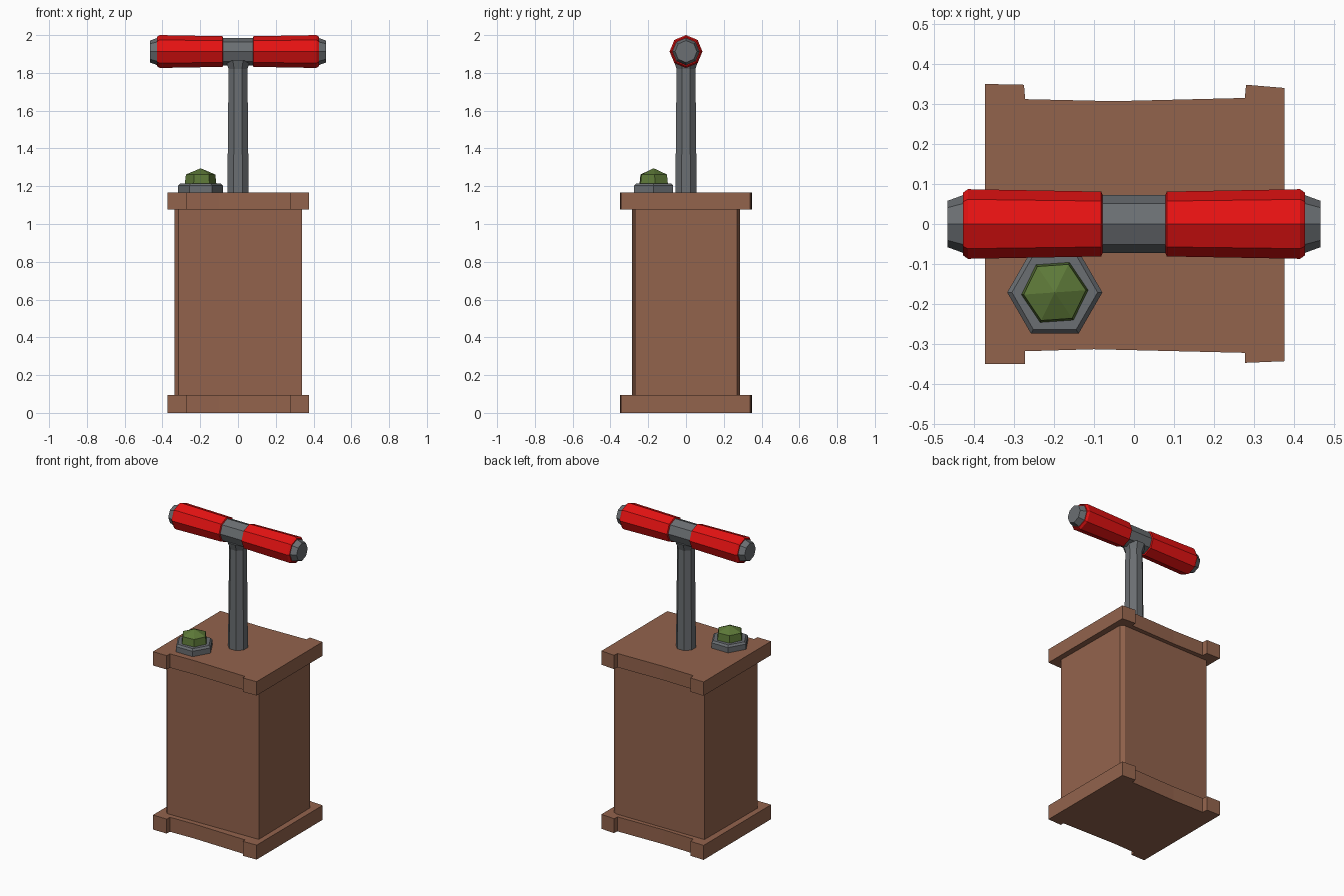
import bpy
import bmesh
from math import cos, sin, pi, radians
from mathutils import Matrix

cube = bpy.data.objects.get("Cube")
if cube:
    bpy.data.objects.remove(cube)


def material(name, rgb):
    m = bpy.data.materials.new(name)
    m.use_nodes = True
    m.diffuse_color = (*rgb, 1)
    m.node_tree.nodes["Principled BSDF"].inputs["Base Color"].default_value = (*rgb, 1)
    return m


wood = material("brown wood", (0.29, 0.125, 0.073))
metal = material("grey metal", (0.145, 0.157, 0.168))
red = material("red grip", (0.78, 0.006, 0.006))
green = material("green knob", (0.11, 0.19, 0.04))


def finish(name, bm, mat):
    bmesh.ops.recalc_face_normals(bm, faces=bm.faces)
    mesh = bpy.data.meshes.new(name)
    bm.to_mesh(mesh)
    bm.free()
    mesh.materials.append(mat)
    obj = bpy.data.objects.new(name, mesh)
    bpy.context.collection.objects.link(obj)
    return obj


def prism(name, outline, z0, z1, mat, flip=1):
    """Extrude a flat outline upwards."""
    bm = bmesh.new()
    base = bm.faces.new([bm.verts.new((x, y * flip, z0)) for x, y in outline])
    top = bmesh.ops.extrude_face_region(bm, geom=[base])["geom"]
    for v in top:
        if isinstance(v, bmesh.types.BMVert):
            v.co.z = z1
    return finish(name, bm, mat)


def lathe(name, profile, sides, mat, turn=0.0, place=Matrix()):
    """Faceted solid from (radius, height) pairs; zero radius makes a point."""
    bm = bmesh.new()
    rings = []
    for r, h in profile:
        angles = [turn + 2 * pi * i / sides for i in range(sides)]
        rings.append([bm.verts.new((r * cos(a), r * sin(a), h)) for a in angles])
    for a, b in zip(rings, rings[1:]):
        for i in range(sides):
            j = (i + 1) % sides
            bm.faces.new((a[i], a[j], b[j], b[i]))
    bm.faces.new(rings[0])
    bm.faces.new(rings[-1])
    bmesh.ops.remove_doubles(bm, verts=bm.verts, dist=0.0001)
    bm.transform(place)
    return finish(name, bm, mat)


# Wooden box with roughly hewn corners
body = [(-0.315, -0.285), (0.34, -0.27), (0.335, 0.27), (0.31, 0.285),
        (-0.33, 0.28), (-0.335, -0.265)]
prism("box_body", body, 0.09, 1.085, wood)

# Slabs whose corners stand proud at the front and back
slab = [(-0.373, -0.35), (-0.273, -0.35), (-0.272, -0.318), (-0.1, -0.313),
        (0.277, -0.322), (0.278, -0.347), (0.376, -0.343),
        (0.376, 0.34), (0.28, 0.348), (0.277, 0.315), (-0.05, 0.307),
        (-0.272, 0.312), (-0.275, 0.348), (-0.373, 0.35)]
prism("bottom_slab", slab, 0, 0.095, wood)
prism("top_slab", slab, 1.077, 1.168, wood)

# Plunger post, flaring under the crossbar
lathe("plunger_post", [(0.061, 1.16), (0.054, 1.82), (0.07, 1.865)], 8, metal, pi / 8)

# Crossbar and its two grips
along_x = Matrix.Translation((0, 0, 1.913)) @ Matrix.Rotation(pi / 2, 4, "Y")
lathe("crossbar", [(0.058, -0.466), (0.073, -0.425), (0.073, 0.425), (0.058, 0.466)],
      8, metal, 0, along_x)
grip = [(0.07, 0.077), (0.081, 0.082), (0.087, 0.415), (0.078, 0.428)]
for name, side in (("left_grip", 1), ("right_grip", -1)):
    lathe(name, [(r, h * side) for r, h in grip], 8, red, 0, along_x)

# Terminal: hexagonal nut with a pointed knob
spot = Matrix.Translation((-0.198, -0.171, 0))
lathe("terminal_nut", [(0.119, 1.16), (0.119, 1.203), (0.107, 1.215)], 6, metal, 0, spot)
lathe("terminal_knob", [(0.084, 1.21), (0.078, 1.262), (0, 1.295)], 6, green,
      radians(4), spot)
